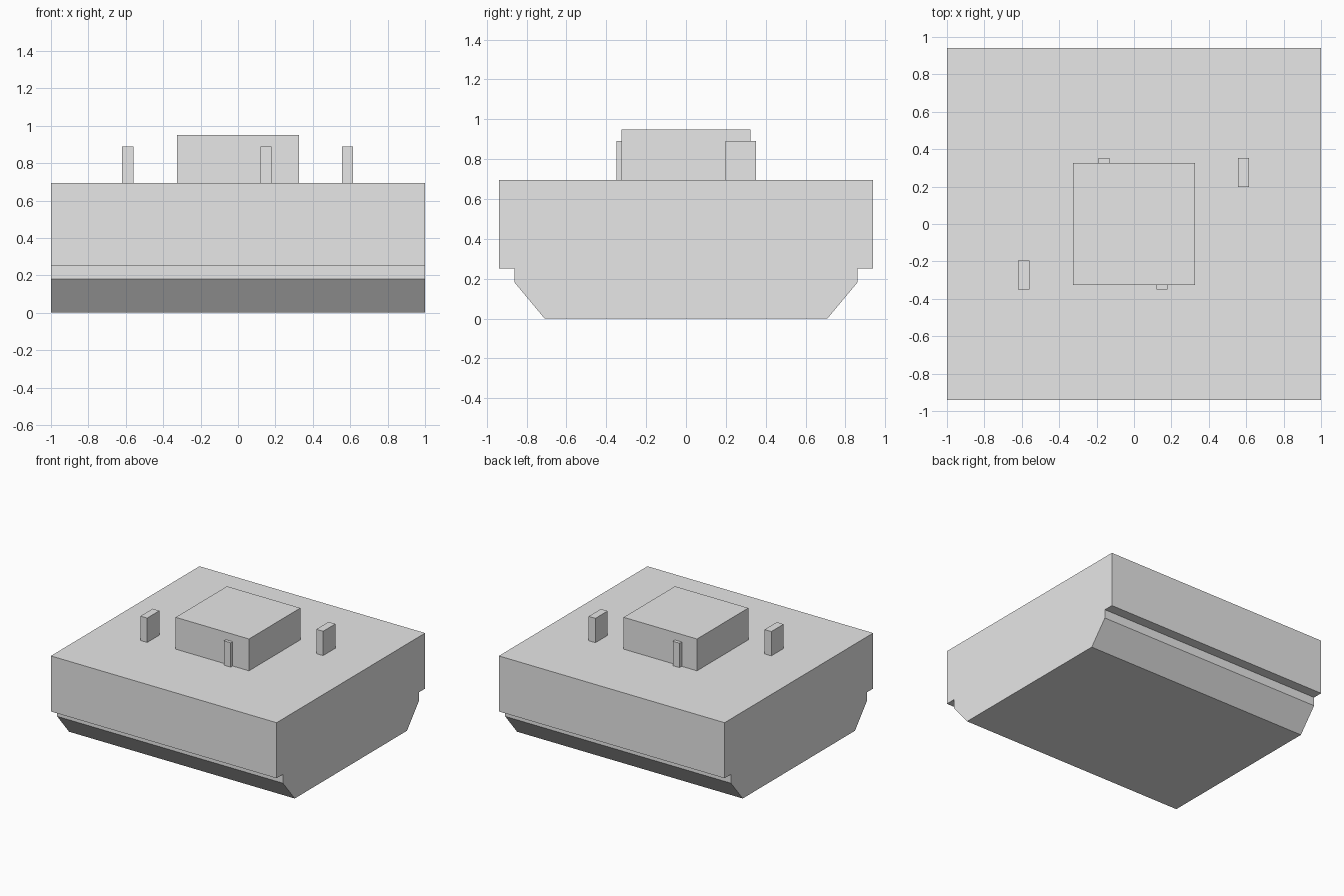
import bpy
import bmesh

if "Cube" in bpy.data.objects:
    bpy.data.objects.remove(bpy.data.objects["Cube"], do_unlink=True)

grey = bpy.data.materials.new("light grey")
grey.use_nodes = True
grey.diffuse_color = (0.8, 0.8, 0.8, 1)
grey.node_tree.nodes["Principled BSDF"].inputs["Base Color"].default_value = (0.8, 0.8, 0.8, 1)

DECK = 0.695


def add_object(name, bm):
    bmesh.ops.recalc_face_normals(bm, faces=bm.faces)
    mesh = bpy.data.meshes.new(name)
    bm.to_mesh(mesh)
    bm.free()
    mesh.materials.append(grey)
    obj = bpy.data.objects.new(name, mesh)
    bpy.context.collection.objects.link(obj)
    return obj


def box_on_deck(name, x, y, width, depth, height):
    bm = bmesh.new()
    bmesh.ops.create_cube(bm, size=1)
    bmesh.ops.scale(bm, vec=(width, depth, height), verts=bm.verts)
    bmesh.ops.translate(bm, vec=(x, y, DECK + height / 2), verts=bm.verts)
    return add_object(name, bm)


# Hull: stepped, chamfered half profile mirrored front to back, extruded along x
half = [(0.71, 0), (0.86, 0.18), (0.86, 0.25), (0.94, 0.25), (0.94, DECK)]
profile = half + [(-y, z) for y, z in reversed(half)]
bm = bmesh.new()
end = bm.faces.new([bm.verts.new((-1, y, z)) for y, z in profile])
swept = bmesh.ops.extrude_face_region(bm, geom=[end])["geom"]
bmesh.ops.translate(bm, vec=(2, 0, 0),
                    verts=[v for v in swept if isinstance(v, bmesh.types.BMVert)])
add_object("hull", bm)

# Raised block in the middle of the deck
box_on_deck("centre_block", 0, 0, 0.65, 0.65, 0.255)

# Upright posts, two free standing and two partly sunk in the centre block
posts = {
    "right_post": (-0.59, -0.272),
    "left_post": (0.586, 0.275),
    "front_post": (0.15, -0.272),
    "back_post": (-0.16, 0.275),
}
for name, (x, y) in posts.items():
    box_on_deck(name, x, y, 0.06, 0.155, 0.195)
